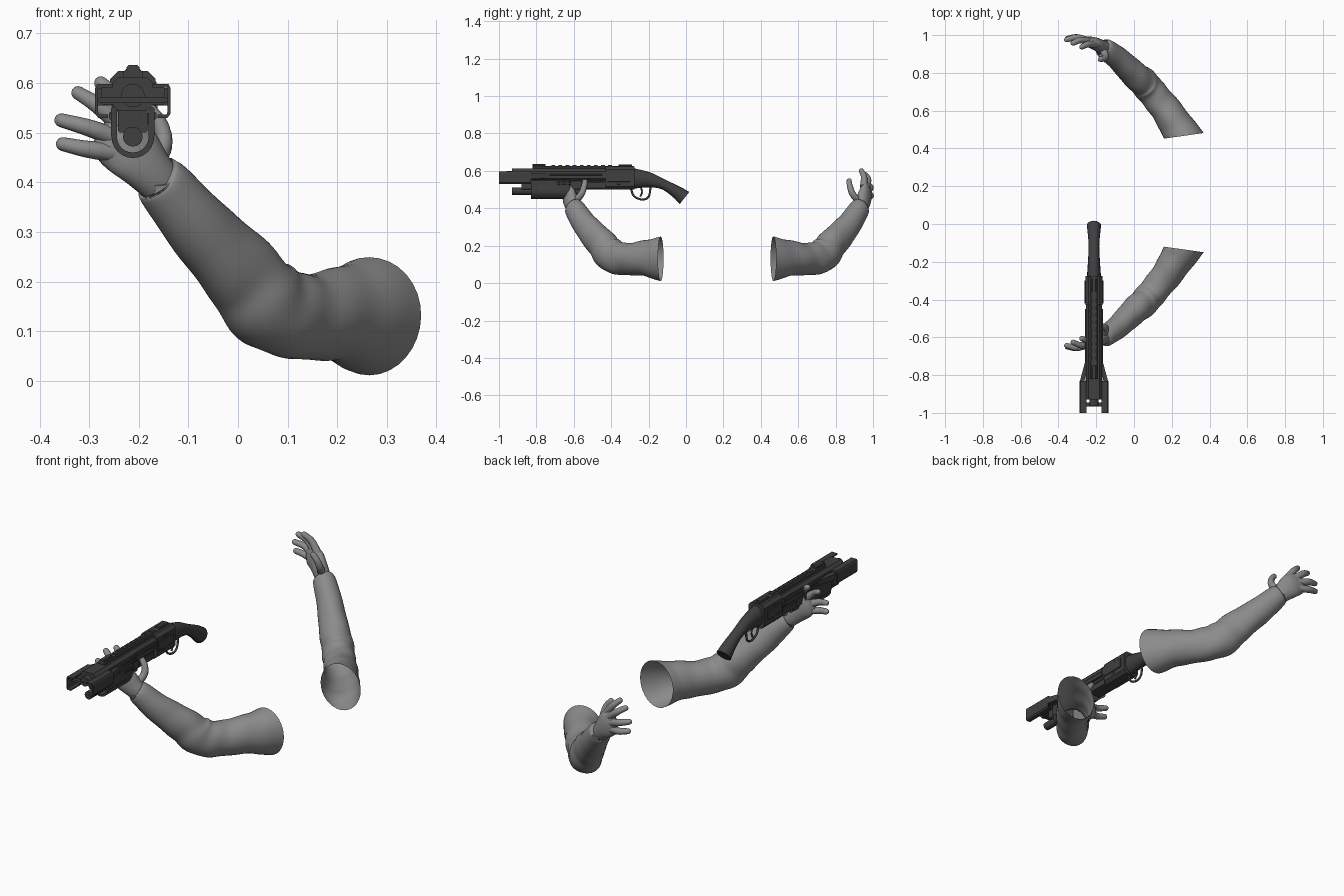
import bpy, bmesh, math
from mathutils import Vector, Matrix

cube = bpy.data.objects.get("Cube")
if cube:
    bpy.data.objects.remove(cube, do_unlink=True)

GX = -0.212          # gun centre line
MIRROR_Y = 0.332     # sum of y for the two mirrored arms


def material(name, v):
    m = bpy.data.materials.new(name)
    m.use_nodes = True
    m.diffuse_color = (v, v, v, 1)
    m.node_tree.nodes["Principled BSDF"].inputs["Base Color"].default_value = (v, v, v, 1)
    return m


CLOTH = material("mid grey", 0.26)
METAL = material("gunmetal", 0.05)


def add(name, bm, mat, smooth=False):
    bmesh.ops.recalc_face_normals(bm, faces=bm.faces)
    for f in bm.faces:
        f.smooth = smooth and len(f.verts) <= 4
    me = bpy.data.meshes.new(name)
    bm.to_mesh(me)
    bm.free()
    me.materials.append(mat)
    ob = bpy.data.objects.new(name, me)
    bpy.context.scene.collection.objects.link(ob)
    return ob


def spline(keys, steps):
    """Catmull-Rom through rows of numbers."""
    k = [Vector(r) for r in keys]
    k = [2 * k[0] - k[1]] + k + [2 * k[-1] - k[-2]]
    out = []
    for i in range(1, len(k) - 2):
        a, b, c, d = k[i - 1:i + 3]
        for j in range(steps):
            t = j / steps
            out.append(0.5 * (2 * b + (c - a) * t + (2 * a - 5 * b + 4 * c - d) * t ** 2
                              + (3 * b - a - 3 * c + d) * t ** 3))
    return out + [k[-2]]


def tube(name, keys, mat, sides=16, steps=5, start=None, dome=False, open_start=False, fold=None):
    """Loft ellipses along rows of x, y, z, side radius, up radius."""
    rows = spline(keys, steps)
    centres = [Vector(r[:3]) for r in rows]
    rings = []
    for i, r in enumerate(rows):
        t = (centres[min(i + 1, len(rows) - 1)] - centres[max(i - 1, 0)]).normalized()
        if start:
            w = max(0, 1 - i / (steps * 1.6))
            t = t.lerp(Vector(start), w).normalized()
        rings.append((centres[i], t, r[3], r[4]))
    if dome:
        c, t, a, b = rings[-1]
        for deg in (30, 55, 78):
            q = math.radians(deg)
            rings.append((c + t * a * math.sin(q), t, a * math.cos(q), b * math.cos(q)))
    bm = bmesh.new()
    loops = []
    for i, (c, t, a, b) in enumerate(rings):
        side = t.cross(Vector((0, 0, 1))).normalized()
        up = side.cross(t)
        loop = []
        for j in range(sides):
            q = math.tau * j / sides
            f = fold(i / (len(rings) - 1), q) if fold else 1
            loop.append(bm.verts.new(c + side * (a * f * math.cos(q)) + up * (b * f * math.sin(q))))
        loops.append(loop)
    for p, n in zip(loops, loops[1:]):
        for j in range(sides):
            bm.faces.new((p[j], p[j - 1], n[j - 1], n[j]))
    bm.faces.new(loops[-1])
    if not open_start:
        bm.faces.new(loops[0])
    return add(name, bm, mat, True)


def prism(name, pts, y0, y1, cx=GX, shrink=1.0):
    """Extrude an x-z profile along y."""
    bm = bmesh.new()
    mz = sum(p[1] for p in pts) / len(pts)
    a = [bm.verts.new((cx + x, y0, z)) for x, z in pts]
    b = [bm.verts.new((cx + x * shrink, y1, mz + (z - mz) * shrink)) for x, z in pts]
    bm.faces.new(a)
    bm.faces.new(b)
    for j in range(len(pts)):
        bm.faces.new((a[j], a[j - 1], b[j - 1], b[j]))
    return add(name, bm, METAL)


def box(name, hw, y0, y1, z0, z1, dx=0.0, chamfer=0.004):
    c = min(chamfer, hw * 0.6)
    half = [(hw - c, z0), (hw, z0 + c), (hw, z1 - c), (hw - c, z1)]
    return prism(name, half + [(-x, z) for x, z in reversed(half)], y0, y1, GX + dx)


# ---- arm: sleeve, palm, fingers, thumb
def wrinkles(t, q):
    swell = math.sin(46 * t + 2 * math.sin(q + 1)) * 0.022
    diag = math.sin(23 * t + 3 * q) * 0.018
    return 1 + (swell + diag) * math.sin(math.pi * min(1, t + 0.12))


arm = [tube("sleeve", [
    (0.265, -0.135, 0.130, 0.106, 0.119),
    (0.200, -0.230, 0.132, 0.086, 0.094),
    (0.125, -0.330, 0.130, 0.078, 0.086),
    (0.062, -0.405, 0.152, 0.078, 0.092),
    (0.005, -0.457, 0.218, 0.073, 0.084),
    (-0.075, -0.535, 0.305, 0.063, 0.070),
    (-0.153, -0.596, 0.398, 0.054, 0.056),
    (-0.157, -0.599, 0.402, 0.038, 0.042)], CLOTH, 32, 8,
    start=(-0.14, -0.99, 0), open_start=True, fold=wrinkles)]

arm.append(tube("palm", [
    (-0.140, -0.588, 0.385, 0.035, 0.044),
    (-0.175, -0.608, 0.420, 0.036, 0.049),
    (-0.210, -0.624, 0.460, 0.033, 0.061),
    (-0.240, -0.632, 0.490, 0.027, 0.062),
    (-0.258, -0.638, 0.506, 0.018, 0.052)], CLOTH, 20, dome=True))

digits = {
    "index_finger": [(-0.205, -0.618, 0.515), (-0.242, -0.620, 0.568), (-0.276, -0.606, 0.600)],
    "middle_finger": [(-0.225, -0.630, 0.505), (-0.280, -0.642, 0.553), (-0.322, -0.626, 0.580)],
    "ring_finger": [(-0.245, -0.638, 0.490), (-0.305, -0.655, 0.511), (-0.356, -0.644, 0.525)],
    "little_finger": [(-0.250, -0.640, 0.460), (-0.305, -0.656, 0.467), (-0.353, -0.650, 0.477)],
    "thumb": [(-0.172, -0.600, 0.430), (-0.150, -0.560, 0.475), (-0.156, -0.545, 0.515), (-0.178, -0.540, 0.546)],
}
for name, path in digits.items():
    n = len(path) - 1
    arm.append(tube(name, [(*p, 0.020 - 0.006 * i / n, 0.020 - 0.006 * i / n)
                           for i, p in enumerate(path)], CLOTH, 12, dome=True))

# ---- second arm, mirrored front to back
flip = Matrix.Translation((0, MIRROR_Y, 0)) @ Matrix.Diagonal((1, -1, 1, 1))
for ob in arm:
    me = ob.data.copy()
    me.transform(flip)
    me.flip_normals()
    bpy.context.scene.collection.objects.link(bpy.data.objects.new("rear_" + ob.name, me))

# ---- gun body
box("barrel_housing", 0.043, -0.93, -0.28, 0.545, 0.612, chamfer=0.014)
box("lower_body", 0.030, -0.88, -0.28, 0.500, 0.550)
box("top_rail", 0.020, -0.82, -0.28, 0.608, 0.626)
box("front_sight", 0.013, -0.82, -0.75, 0.620, 0.636)
box("rear_sight", 0.013, -0.36, -0.29, 0.620, 0.633)
box("receiver", 0.046, -0.43, -0.275, 0.500, 0.624, chamfer=0.016)
box("receiver_band", 0.048, -0.37, -0.35, 0.515, 0.615, chamfer=0.014)
box("muzzle_crossbar", 0.070, -0.965, -0.945, 0.560, 0.572)
for i in range(9):
    box("rail_tooth", 0.015, -0.72 + i * 0.038, -0.70 + i * 0.038, 0.622, 0.631)

# ---- barrel and magazine tubes
for name, z, r, y0, y1 in (("barrel", 0.575, 0.024, -0.96, -0.9),
                           ("magazine_tube", 0.492, 0.020, -0.93, -0.55)):
    prism(name, [(r * math.cos(math.tau * i / 16), z + r * math.sin(math.tau * i / 16))
                 for i in range(16)], y0, y1)

# ---- half-round pump under the barrel
arc = [math.pi + math.pi * i / 12 for i in range(13)]
shell = [(0.043 * math.cos(a), 0.492 + 0.043 * math.sin(a)) for a in arc]
shell += [(0.032 * math.cos(a), 0.492 + 0.032 * math.sin(a)) for a in reversed(arc)]
prism("pump", shell, -0.83, -0.62)

# ---- paired side parts
for s in (-1, 1):
    # C-shaped muzzle guard with a tapering brace
    c = [(0.040, 0.598), (0.072, 0.598), (0.076, 0.590), (0.076, 0.538), (0.070, 0.530), (0.050, 0.530),
         (0.050, 0.537), (0.068, 0.537), (0.070, 0.542), (0.070, 0.588), (0.068, 0.591), (0.040, 0.591)]
    prism("muzzle_guard", [(s * x, z) for x, z in c], -1.0, -0.83)
    prism("guard_brace", [(s * x, z) for x, z in ((0.050, 0.555), (0.074, 0.555), (0.074, 0.59), (0.050, 0.59))],
          -0.83, -0.72, shrink=0.6)
    box("guard_mount", 0.012, -0.93, -0.83, 0.556, 0.594, s * 0.052)
    box("pump_arm", 0.006, -0.83, -0.62, 0.490, 0.552, s * 0.038)
    box("side_plate", 0.005, -0.60, -0.45, 0.555, 0.600, s * 0.042)
    box("side_strip", 0.004, -0.80, -0.45, 0.575, 0.584, s * 0.044)
    box("lower_plate", 0.005, -0.56, -0.44, 0.505, 0.540, s * 0.031)
    for i in range(3):
        box("side_stud", 0.005, -0.69 + i * 0.028, -0.67 + i * 0.028, 0.526, 0.542, s * 0.043)
    box("receiver_plate", 0.004, -0.42, -0.30, 0.540, 0.590, s * 0.046)

# ---- grip, trigger guard, trigger
tube("grip", [(GX, -0.29, 0.560, 0.038, 0.056), (GX, -0.20, 0.552, 0.032, 0.041),
              (GX, -0.12, 0.527, 0.028, 0.027), (GX, -0.05, 0.487, 0.033, 0.034),
              (GX, -0.008, 0.455, 0.038, 0.041)], METAL, 16)


def rod(name, path, r):
    tube(name, [(GX, y, z, r, r) for y, z in path], METAL, 8, 4)


rod("trigger_guard", [(-0.295, 0.505), (-0.278, 0.465), (-0.235, 0.447), (-0.200, 0.462), (-0.188, 0.520)], 0.0055)
rod("trigger", [(-0.240, 0.510), (-0.235, 0.485), (-0.245, 0.462)], 0.005)
